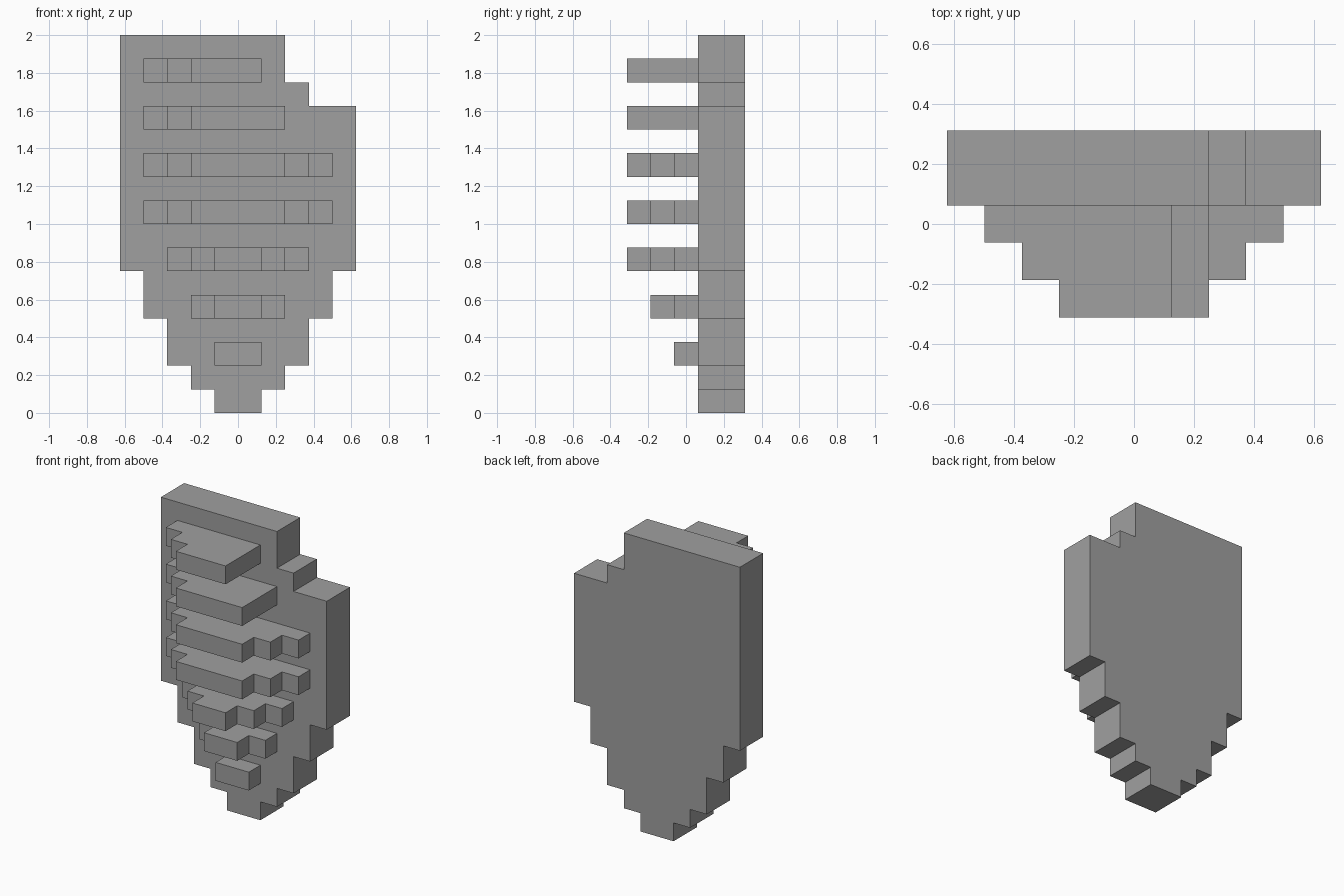
import bpy
import bmesh
from mathutils import Vector

cube = bpy.data.objects.get("Cube")
if cube:
    bpy.data.objects.remove(cube, do_unlink=True)

U = 0.125          # step size shared by every part
FACE_Y = 0.0625    # front face of the back panel
PANEL_DEPTH = 0.25

grey = bpy.data.materials.new("stone_grey")
grey.use_nodes = True
colour = (0.35, 0.35, 0.35, 1.0)
grey.diffuse_color = colour
grey.node_tree.nodes["Principled BSDF"].inputs["Base Color"].default_value = colour


def extruded(name, outline, direction):
    """Closed flat-shaded solid from an outline swept along a direction."""
    bm = bmesh.new()
    face = bm.faces.new([bm.verts.new(p) for p in outline])
    swept = bmesh.ops.extrude_face_region(bm, geom=[face], use_keep_orig=True)
    verts = [g for g in swept["geom"] if isinstance(g, bmesh.types.BMVert)]
    bmesh.ops.translate(bm, verts=verts, vec=Vector(direction))
    bmesh.ops.recalc_face_normals(bm, faces=bm.faces)
    mesh = bpy.data.meshes.new(name)
    bm.to_mesh(mesh)
    bm.free()
    mesh.materials.append(grey)
    obj = bpy.data.objects.new(name, mesh)
    bpy.context.collection.objects.link(obj)
    return obj


def staircase(steps):
    """Corner points of a stepped edge from (across, start, end) steps."""
    points = []
    for across, start, end in steps:
        points += [(across, start), (across, end)]
    return points


# Back panel: tapering stepped foot, notched upper corner
foot = [(1, 0, 1), (2, 1, 2), (3, 2, 4), (4, 4, 6)]
right_edge = staircase([(-x, a, b) for x, a, b in foot] + [(-5, 6, 16)])
left_edge = staircase(foot + [(5, 6, 13), (3, 13, 14), (2, 14, 16)])
outline = left_edge + right_edge[::-1]
extruded("back_panel", [(x * U, FACE_Y, z * U) for x, z in outline],
         (0, PANEL_DEPTH, 0))

# Shelves: bottom height, then the (min x, max x) span of each step outward
full = [(-4, 4), (-3, 3), (-2, 2)]
shelves = [
    (2, [(-1, 1)]),
    (4, [(-2, 2), (-1, 1)]),
    (6, [(-3, 3), (-2, 2), (-1, 1)]),
    (8, full),
    (10, full),
    (12, [(-4, 2), (-3, 2), (-2, 2)]),
    (14, [(-4, 1), (-3, 1), (-2, 1)]),
]
for number, (height, spans) in enumerate(shelves, 1):
    right = staircase([(lo, i, i + 1) for i, (lo, hi) in enumerate(spans)])
    left = staircase([(hi, i, i + 1) for i, (lo, hi) in enumerate(spans)])
    # Drop repeated corners where a side runs straight
    plan = list(dict.fromkeys(right + left[::-1]))
    extruded(f"shelf_{number}",
             [(x * U, FACE_Y - d * U, height * U) for x, d in plan],
             (0, 0, U))
